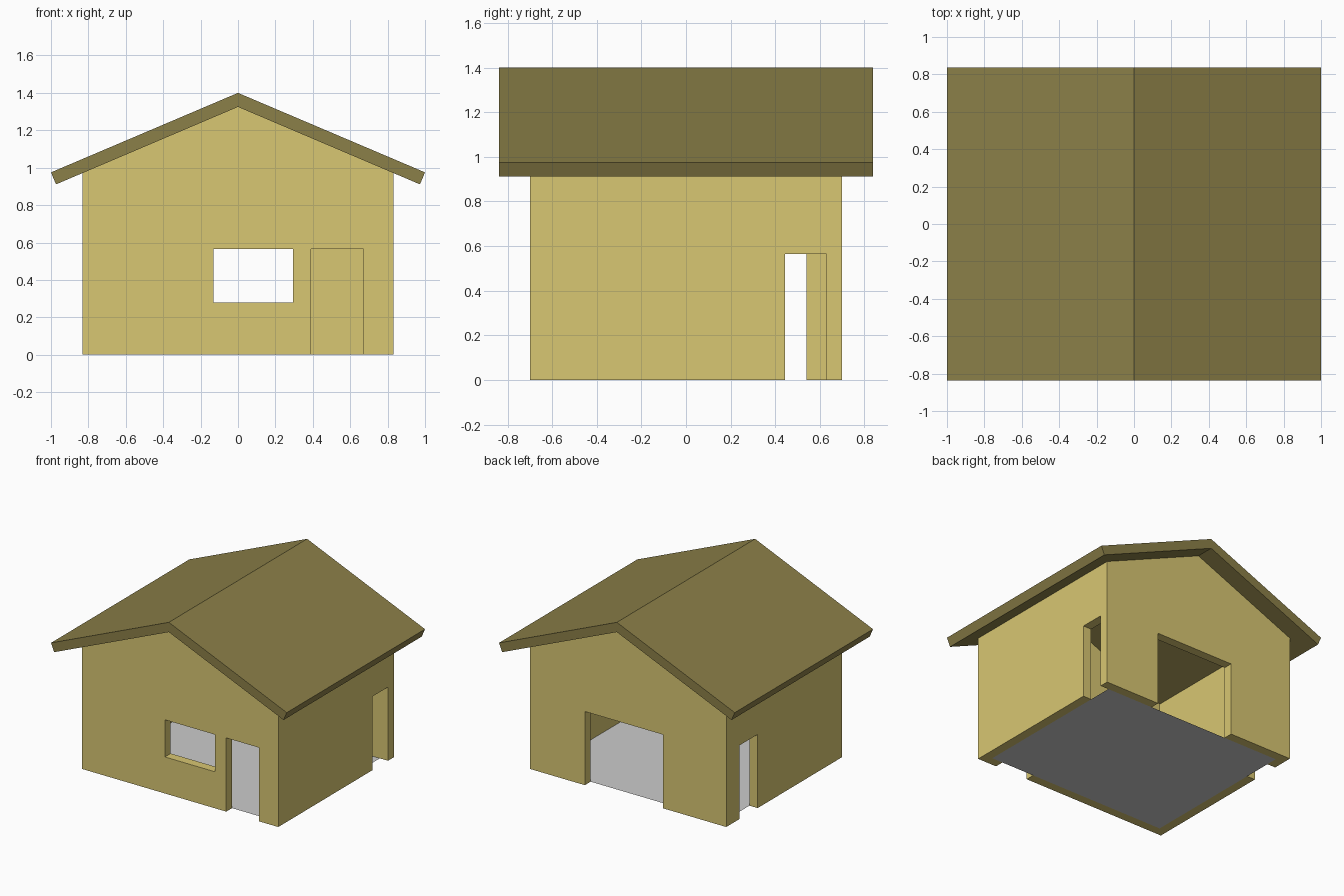
import bpy, bmesh
from mathutils import Matrix, Vector

if "Cube" in bpy.data.objects:
    bpy.data.objects.remove(bpy.data.objects["Cube"])

HX, HY, T = 0.832, 0.70, 0.07      # half width, half depth, wall thickness
RIDGE, SLOPE = 1.325, 0.4255       # underside of the roof
TOP = 0.565                        # head height of all openings
BAR, DEPTH = 0.028, 0.032          # frame bar width and depth


def under(x):
    return RIDGE - SLOPE * abs(x)


def material(name, rgb):
    m = bpy.data.materials.new(name)
    m.diffuse_color = (*rgb, 1)
    m.use_nodes = True
    m.node_tree.nodes["Principled BSDF"].inputs["Base Color"].default_value = m.diffuse_color
    return m


WALL = material("wall_paint", (0.69, 0.57, 0.17))
ROOF = material("roof_cover", (0.26, 0.215, 0.065))
FRAME = material("frame_paint", (0.52, 0.145, 0.15))


def finish(bm, name, mat=None):
    bmesh.ops.recalc_face_normals(bm, faces=bm.faces)
    me = bpy.data.meshes.new(name)
    bm.to_mesh(me)
    bm.free()
    ob = bpy.data.objects.new(name, me)
    bpy.context.collection.objects.link(ob)
    if mat:
        me.materials.append(mat)
    return ob


def extrude(bm, faces, vec):
    geo = bmesh.ops.extrude_face_region(bm, geom=faces)["geom"]
    verts = [g for g in geo if isinstance(g, bmesh.types.BMVert)]
    bmesh.ops.translate(bm, verts=verts, vec=vec)


def prism(name, profile, y0, y1, mat):
    """Extrude an x-z profile along y."""
    bm = bmesh.new()
    face = bm.faces.new([bm.verts.new((x, y0, z)) for x, z in profile])
    extrude(bm, [face], (0, y1 - y0, 0))
    return finish(bm, name, mat)


def opening(wall, name, axis, mid, a, b, z0):
    """Cut a rectangle a..b, z0..TOP in a wall and set a frame midway in it."""
    def pt(u, w, z):
        return Vector((u, w, z)) if axis == "y" else Vector((w, u, z))
    # cutter
    low = z0 if z0 > 0 else -0.1
    size = pt(b - a, 0.3, TOP - low)
    bm = bmesh.new()
    bmesh.ops.create_cube(bm, size=1, matrix=Matrix.Translation(
        pt((a + b) / 2, mid, (TOP + low) / 2)) @ Matrix.Diagonal((*size, 1)))
    cutter = finish(bm, name + "_cutter")
    cutter.hide_render = True
    cutter.hide_viewport = True
    cutter.display_type = "WIRE"
    mod = wall.modifiers.new(name, "BOOLEAN")
    mod.operation, mod.solver, mod.object = "DIFFERENCE", "EXACT", cutter
    # frame
    w = mid - DEPTH / 2
    bm = bmesh.new()
    face = bm.faces.new([bm.verts.new(pt(u, w, z)) for u, z in
                         ((a, z0), (b, z0), (b, TOP), (a, TOP))])
    face.normal_update()
    ring = bmesh.ops.inset_region(bm, faces=[face], thickness=BAR,
                                  use_even_offset=True)["faces"]
    bmesh.ops.delete(bm, geom=[face], context="FACES")
    extrude(bm, ring, pt(0, DEPTH, 0))
    finish(bm, name + "_frame", FRAME)


# Gable walls
gable = [(-HX, 0), (HX, 0), (HX, under(HX)), (0, RIDGE), (-HX, under(HX))]
front = prism("front_wall", gable, -HY, -HY + T, WALL)
back = prism("back_wall", gable, HY - T, HY, WALL)

# Side walls between the gables
sides = {}
for s, label in ((-1, "left"), (1, "right")):
    profile = [(s * (HX - T), 0), (s * HX, 0), (s * HX, under(HX)),
               (s * (HX - T), under(HX - T))]
    sides[label] = prism(label + "_wall", profile, -HY + T, HY - T, WALL)

# Windows and doors
my, mx = HY - T / 2, HX - T / 2
opening(front, "front_window", "y", -my, -0.13, 0.295, 0.28)
opening(front, "front_door", "y", -my, 0.39, 0.67, 0)
opening(back, "patio_door", "y", my, -0.297, 0.368, 0)
opening(sides["left"], "left_door", "x", -mx, 0.32, 0.54, 0)
opening(sides["right"], "right_door", "x", mx, 0.443, 0.66, 0)

# Pitched roof
prism("roof", [(0, 1.40), (1, 0.975), (0.973, under(0.973)), (0, RIDGE),
               (-0.973, under(0.973)), (-1, 0.975)], -0.838, 0.838, ROOF)

# Floor
bm = bmesh.new()
ix, iy = HX - T, HY - T
bm.faces.new([bm.verts.new(p) for p in
              ((-ix, -iy, 0), (ix, -iy, 0), (ix, iy, 0), (-ix, iy, 0))])
finish(bm, "floor")
